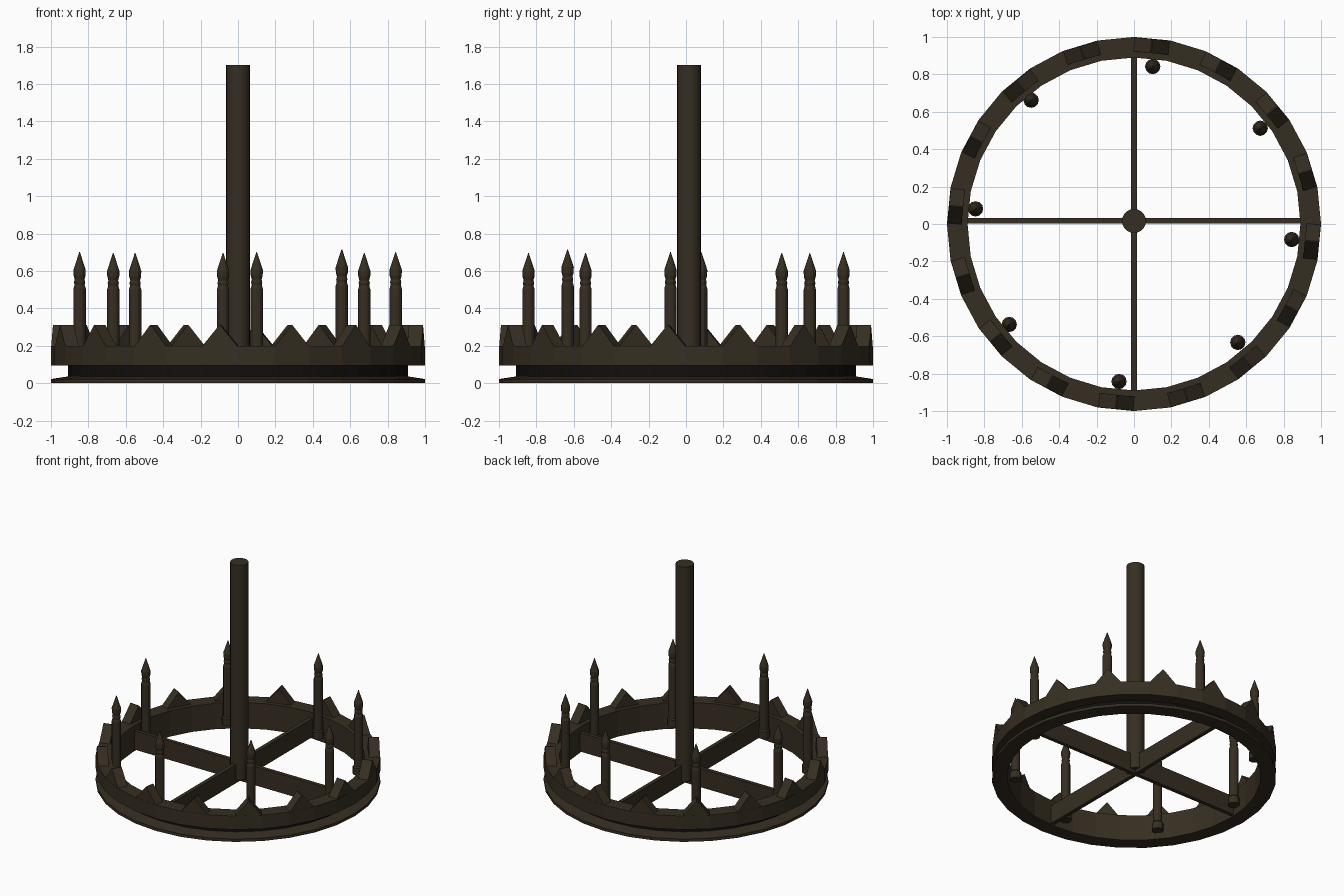
import bpy, bmesh, math
from mathutils import Matrix, Vector

if "Cube" in bpy.data.objects:
    bpy.data.objects.remove(bpy.data.objects["Cube"])

def material(name, rgb):
    m = bpy.data.materials.new(name)
    m.diffuse_color = (*rgb, 1)
    m.use_nodes = True
    m.node_tree.nodes["Principled BSDF"].inputs["Base Color"].default_value = m.diffuse_color
    return m

IRON = material("dark bronze iron", (0.037, 0.027, 0.0155))
GROOVE = material("blackened groove", (0.006, 0.005, 0.004))

def finish(name, bm, mats=(IRON,)):
    bmesh.ops.recalc_face_normals(bm, faces=bm.faces)
    me = bpy.data.meshes.new(name)
    bm.to_mesh(me)
    bm.free()
    for m in mats:
        me.materials.append(m)
    ob = bpy.data.objects.new(name, me)
    bpy.context.collection.objects.link(ob)
    return ob

def lathe(bm, profile, sides, centre=(0, 0), closed=False):
    """Revolve (radius, z) points about a vertical axis; returns face bands."""
    rings = []
    for r, z in profile:
        rings.append([bm.verts.new((centre[0] + r * math.cos(2 * math.pi * i / sides),
                                    centre[1] + r * math.sin(2 * math.pi * i / sides), z))
                      for i in range(sides)])
    n = len(rings)
    bands = []
    for k in range(n if closed else n - 1):
        a, b = rings[k], rings[(k + 1) % n]
        bands.append([bm.faces.new((a[i], a[(i + 1) % sides], b[(i + 1) % sides], b[i]))
                      for i in range(sides)])
    if not closed:
        bm.faces.new(rings[0][::-1])
        bm.faces.new(rings[-1])
    return bands

def box(name, size, loc):
    bm = bmesh.new()
    bmesh.ops.create_cube(bm, size=1, matrix=Matrix.Translation(loc) @ Matrix.Diagonal((*size, 1)))
    return finish(name, bm)

# Grooved ring, 32 flat sides
bm = bmesh.new()
bands = lathe(bm, [(0.89, 0), (1.0, 0), (1.0, 0.022), (0.91, 0.036),
                   (0.91, 0.095), (1.0, 0.095), (1.0, 0.2), (0.89, 0.2)], 32, closed=True)
for f in bands[3]:
    f.material_index = 1
finish("ring", bm, (IRON, GROOVE))

# Pointed teeth on every second facet
bm = bmesh.new()
for k in range(16):
    rot = Matrix.Rotation(math.radians(16.875 + 22.5 * k), 3, 'Z')
    outline = [(-0.093, 0.195), (0.093, 0.195), (0.093, 0.2), (0.003, 0.31), (-0.003, 0.31), (-0.093, 0.2)]
    inner = [bm.verts.new(rot @ Vector((0.918, y, z))) for y, z in outline]
    outer = [bm.verts.new(rot @ Vector((0.994, y, z))) for y, z in outline]
    bm.faces.new(inner)
    bm.faces.new(outer[::-1])
    for i in range(6):
        j = (i + 1) % 6
        bm.faces.new((inner[i], outer[i], outer[j], inner[j]))
finish("ring_teeth", bm)

# Crossed spokes
box("spoke_x", (1.79, 0.03, 0.145), (0, 0.018, 0.083))
box("spoke_y", (0.03, 1.79, 0.144), (0, 0, 0.083))

# Hanging rod
bm = bmesh.new()
lathe(bm, [(0.064, 0.035), (0.064, 1.7)], 20, (0, 0.016))
rod = finish("hanging_rod", bm)
for p in rod.data.polygons:
    p.use_smooth = len(p.vertices) == 4

# Candles: cup, shaft, neck and pointed flame (x, y, tip height)
CANDLES = [(0.10, 0.842, 0.70), (0.675, 0.512, 0.695), (0.843, -0.083, 0.70), (0.555, -0.633, 0.715),
           (-0.08, -0.842, 0.695), (-0.667, -0.537, 0.695), (-0.847, 0.081, 0.70), (-0.55, 0.662, 0.695)]
for i, (x, y, tip) in enumerate(CANDLES):
    bm = bmesh.new()
    d = tip - 0.70
    lathe(bm, [(0.041, 0.05), (0.041, 0.105), (0.033, 0.115), (0.033, 0.505 + d),
               (0.027, 0.525 + d), (0.030, 0.54 + d), (0.026, 0.555 + d),
               (0.032, 0.575 + d), (0.033, 0.605 + d), (0.002, tip)], 12, (x, y))
    finish("candle_%d" % (i + 1), bm)
